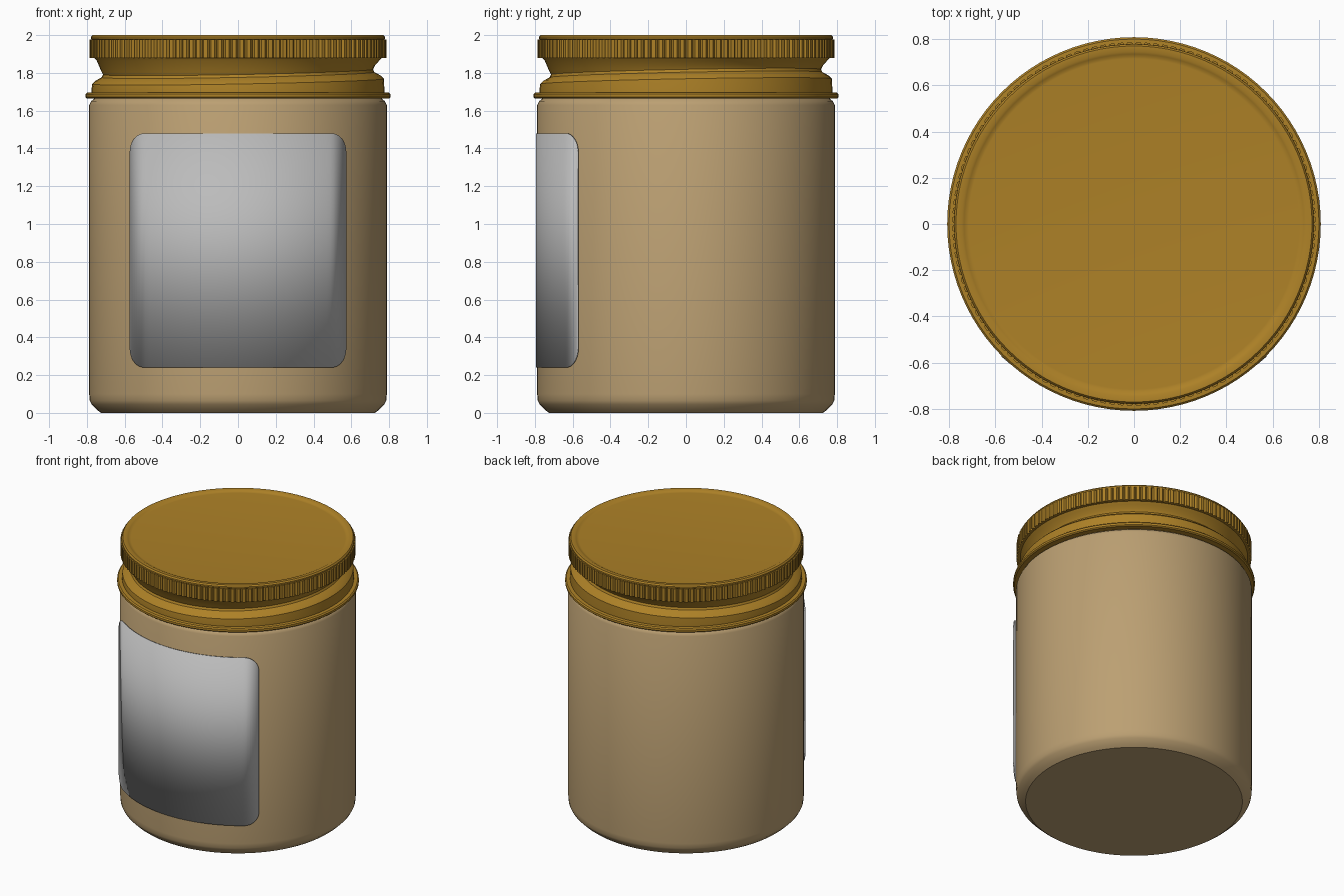
import bpy, bmesh, math
from math import cos, sin, pi

cube = bpy.data.objects.get("Cube")
if cube:
    bpy.data.objects.remove(cube, do_unlink=True)


def material(name, rgb):
    mat = bpy.data.materials.new(name)
    mat.use_nodes = True
    mat.diffuse_color = (*rgb, 1)
    mat.node_tree.nodes["Principled BSDF"].inputs["Base Color"].default_value = (*rgb, 1)
    return mat


tan = material("tan", (0.50, 0.35, 0.17))
gold = material("gold", (0.42, 0.22, 0.02))
grey = material("label grey", (0.5, 0.5, 0.5))


def finish(name, bm, mat, angle=35):
    bmesh.ops.recalc_face_normals(bm, faces=bm.faces)
    mesh = bpy.data.meshes.new(name)
    bm.to_mesh(mesh)
    bm.free()
    mesh.materials.append(mat)
    obj = bpy.data.objects.new(name, mesh)
    bpy.context.collection.objects.link(obj)
    bpy.ops.object.select_all(action="DESELECT")
    obj.select_set(True)
    bpy.context.view_layer.objects.active = obj
    bpy.ops.object.shade_smooth_by_angle(angle=math.radians(angle))
    return obj


def revolve(name, profile, mat, segments=96, warp=None, angle=35):
    """Spin (radius, height) points around z and cap both ends."""
    bm = bmesh.new()
    rings = []
    for r, z in profile:
        ring = []
        for i in range(segments):
            a = 2 * pi * i / segments
            rr, zz = warp(i, a, r, z) if warp else (r, z)
            ring.append(bm.verts.new((rr * cos(a), rr * sin(a), zz)))
        rings.append(ring)
    for low, high in zip(rings, rings[1:]):
        for i in range(segments):
            j = (i + 1) % segments
            bm.faces.new((low[i], low[j], high[j], high[i]))
    bm.faces.new(rings[0])
    bm.faces.new(rings[-1])
    return finish(name, bm, mat, angle)


# Jar body with chamfered foot and shoulder
revolve("jar_body", [(0.725, 0), (0.745, 0.015), (0.775, 0.045), (0.785, 0.065),
                     (0.788, 0.1), (0.788, 1.63), (0.778, 1.65), (0.755, 1.668)], tan)

# Bead ring at the bottom of the lid
revolve("lid_bead", [(0.76, 1.665), (0.8, 1.665), (0.808, 1.672), (0.808, 1.687),
                     (0.8, 1.695), (0.76, 1.697)], gold)


# Lid skirt whose thread groove climbs around the jar
def climb(i, a, r, z):
    weight = 1 if 1.72 < z < 1.86 else 0
    return r, z + 0.014 * weight * (cos(a) + sin(a))


revolve("lid_thread", [(0.775, 1.69), (0.775, 1.715), (0.772, 1.755), (0.755, 1.772),
                       (0.722, 1.79), (0.715, 1.805), (0.725, 1.825), (0.748, 1.865),
                       (0.765, 1.885)], gold, warp=climb)


# Knurled grip band
def knurl(i, a, r, z):
    return (r - 0.014 if i % 4 == 0 else r), z


revolve("lid_grip", [(0.786, 1.88), (0.786, 1.978)], gold, 4 * 128, knurl, 20)

# Lid top with a rounded rim and a recessed panel
revolve("lid_top", [(0.768, 1.972), (0.778, 1.98), (0.778, 1.99), (0.77, 2.0),
                    (0.745, 2.0), (0.735, 1.995), (0.725, 1.99), (0.715, 1.989)], gold)

# Curved label plate with rounded corners, lifting slightly towards its sides
half_width, half_height, corner, middle = pi / 4, 0.62, 0.1, 0.86
spread = [-half_width * cos(pi * i / 48) for i in range(49)]
bm = bmesh.new()
columns = []
for a in spread:
    inset = max(0, corner - (half_width - abs(a)) * 0.8)
    h = half_height - corner + math.sqrt(max(0, corner ** 2 - inset ** 2))
    r = 0.794 + 0.017 * (a / half_width) ** 2
    columns.append([bm.verts.new((r * sin(a), -r * cos(a), middle + s * h)) for s in (-1, 1)])
for left, right in zip(columns, columns[1:]):
    bm.faces.new((left[0], right[0], right[1], left[1]))
label = finish("label", bm, grey)
plate = label.modifiers.new("thickness", "SOLIDIFY")
plate.thickness = 0.006
plate.offset = -1
